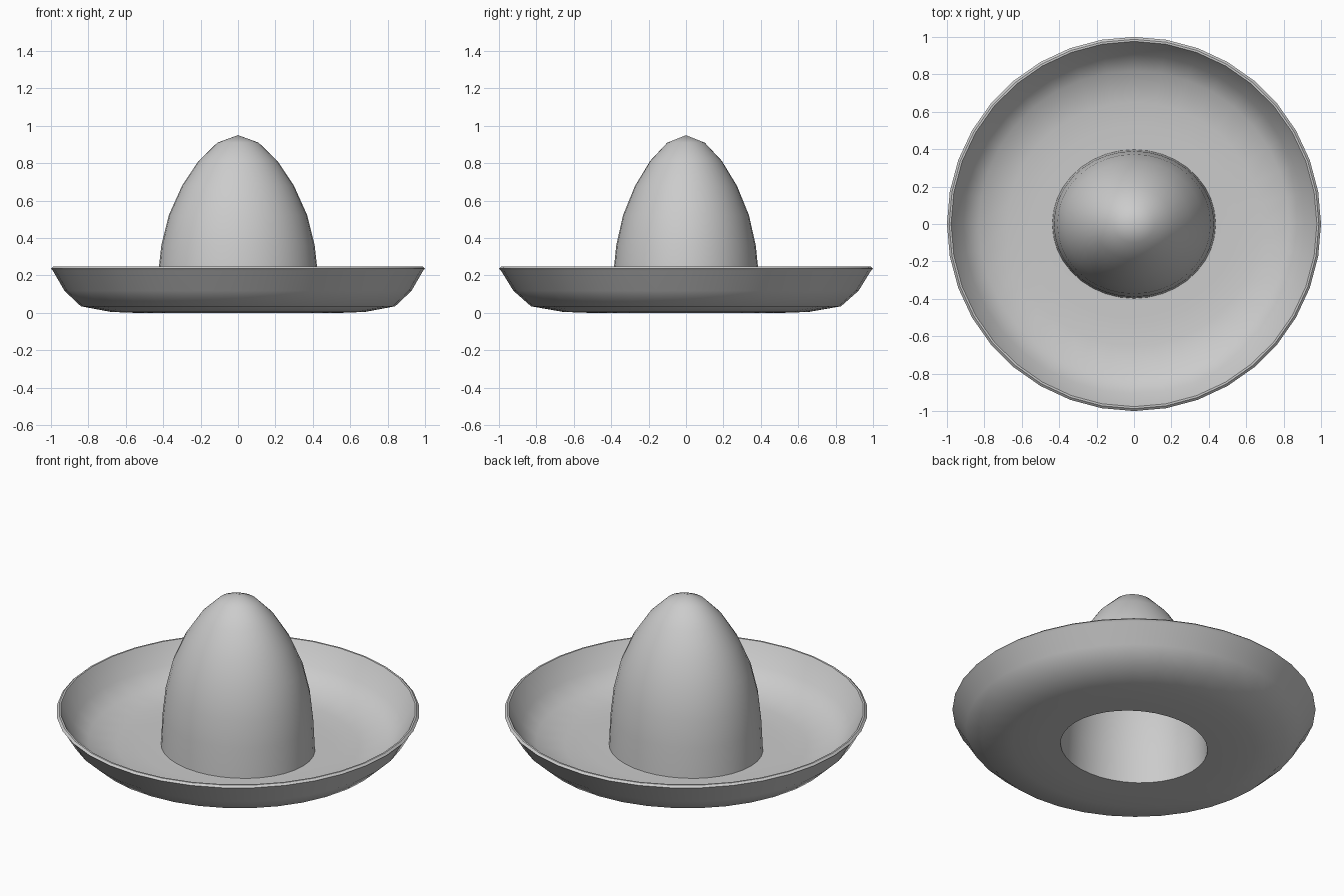
import bpy, bmesh, math

if "Cube" in bpy.data.objects:
    bpy.data.objects.remove(bpy.data.objects["Cube"])

SIDES = 36

# Profile as (radius along x, height): outer crown, brim top, rim, underside, inner crown
PROFILE = [
    (0, 0.95), (0.11, 0.91), (0.21, 0.813), (0.30, 0.678), (0.37, 0.522),
    (0.41, 0.36), (0.428, 0.20), (0.437, 0.02),
    (0.55, 0.02), (0.675, 0.025), (0.83, 0.054), (0.912, 0.13), (0.972, 0.237),
    (0.978, 0.247), (0.988, 0.247), (1.0, 0.236), (0.99, 0.226),
    (0.928, 0.118), (0.84, 0.035), (0.68, 0.005), (0.55, 0.0), (0.42, 0.0),
    (0.412, 0.20), (0.392, 0.36), (0.352, 0.514), (0.283, 0.665),
    (0.197, 0.796), (0.10, 0.89), (0, 0.93),
]


def depth(r):
    """Radius along y: the crown is oval, easing to a round brim."""
    return r * 0.91 if r < 0.44 else r - 0.04 * (1 - r) / 0.56


def lathe(name, profile, mat):
    bm = bmesh.new()
    rings = []
    for r, z in profile:
        if r == 0:
            rings.append([bm.verts.new((0, 0, z))] * SIDES)
        else:
            rings.append([bm.verts.new((r * math.cos(a), depth(r) * math.sin(a), z))
                          for a in (2 * math.pi * i / SIDES for i in range(SIDES))])
    for a, b in zip(rings, rings[1:]):
        for i in range(SIDES):
            j = (i + 1) % SIDES
            bm.faces.new(list(dict.fromkeys((a[i], b[i], b[j], a[j]))))
    bmesh.ops.recalc_face_normals(bm, faces=bm.faces)
    me = bpy.data.meshes.new(name)
    bm.to_mesh(me)
    bm.free()
    me.materials.append(mat)
    ob = bpy.data.objects.new(name, me)
    bpy.context.collection.objects.link(ob)
    bpy.context.view_layer.objects.active = ob
    ob.select_set(True)
    bpy.ops.object.shade_smooth_by_angle(angle=math.radians(40))
    return ob


grey = bpy.data.materials.new("light grey")
grey.diffuse_color = (0.6, 0.6, 0.6, 1)
grey.use_nodes = True
grey.node_tree.nodes["Principled BSDF"].inputs["Base Color"].default_value = grey.diffuse_color

# Hollow hat: tall oval crown and upturned brim in one shell
lathe("wide_brim_hat", PROFILE, grey)
